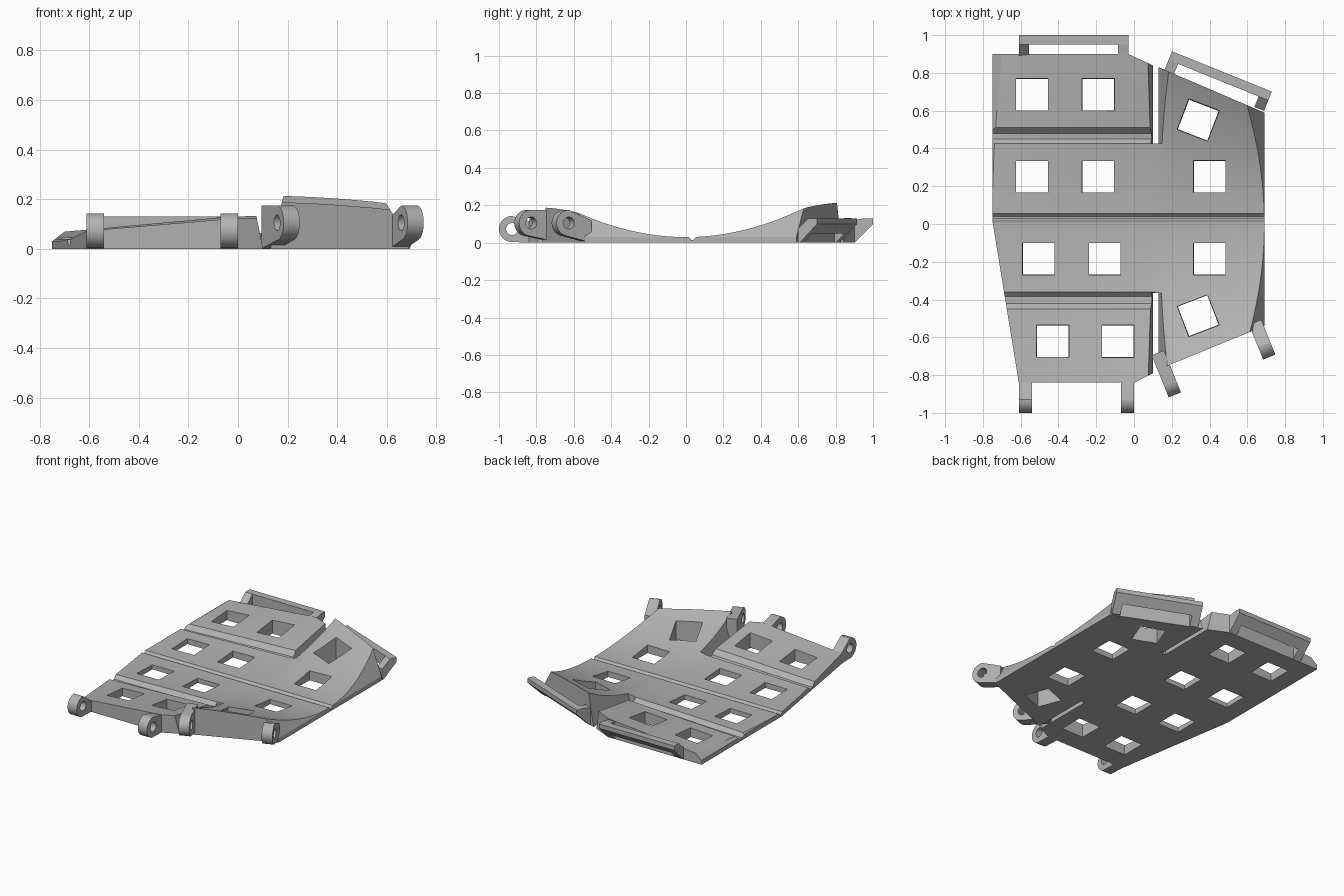
import bpy, bmesh
from math import radians, sin, cos, pi
from mathutils import Vector, Matrix

cube = bpy.data.objects.get("Cube")
if cube:
    bpy.data.objects.remove(cube, do_unlink=True)

grey = bpy.data.materials.new("matte_grey")
grey.use_nodes = True
grey.diffuse_color = (0.45, 0.45, 0.45, 1)
for node in grey.node_tree.nodes:
    if node.type == 'BSDF_PRINCIPLED':
        node.inputs["Base Color"].default_value = grey.diffuse_color


def finish(bm, name):
    bmesh.ops.recalc_face_normals(bm, faces=bm.faces[:])
    mesh = bpy.data.meshes.new(name)
    bm.to_mesh(mesh)
    bm.free()
    mesh.materials.append(grey)
    obj = bpy.data.objects.new(name, mesh)
    bpy.context.collection.objects.link(obj)
    return obj


def prism(bm, points, push):
    """Closed prism from a flat outline pushed along a vector."""
    face = bm.faces.new([bm.verts.new(p) for p in points])
    new = bmesh.ops.extrude_face_region(bm, geom=[face])["geom"]
    verts = [v for v in new if isinstance(v, bmesh.types.BMVert)]
    bmesh.ops.translate(bm, verts=verts, vec=push)
    # keep the starting cap so the solid stays closed
    if not face.is_valid:
        return
    bmesh.ops.recalc_face_normals(bm, faces=bm.faces[:])


def activate(obj):
    bpy.ops.object.select_all(action='DESELECT')
    obj.select_set(True)
    bpy.context.view_layer.objects.active = obj


def cut(obj, cutter):
    cutter.hide_render = True
    mod = obj.modifiers.new("cut", 'BOOLEAN')
    mod.operation, mod.solver, mod.object = 'DIFFERENCE', 'EXACT', cutter
    activate(obj)
    bpy.ops.object.modifier_apply(modifier=mod.name)
    bpy.data.objects.remove(cutter, do_unlink=True)


def smooth(obj):
    activate(obj)
    bpy.ops.object.shade_smooth_by_angle(angle=radians(22))


def lerp(x, table):
    """Straight interpolation through (position, value) pairs."""
    if x <= table[0][0]:
        return table[0][1]
    for (a, p), (b, q) in zip(table, table[1:]):
        if x <= b:
            return p + (q - p) * (x - a) / (b - a)
    return table[-1][1]


# Dished top: steeper on the wing side, with straight grooves across it
SPLIT = 0.115
CURVE = [(-0.75, 0.045), (0.1, 0.19), (0.18, 0.28), (0.6, 0.39), (0.7, 0.4)]
MID_GROOVE = [(0.015, 0), (0.028, 1), (0.04, 1), (0.055, 0)]
SIDE_GROOVES = [(-0.45, 0), (-0.42, 1), (-0.385, 1), (-0.36, 0),
                (0.425, 0), (0.45, 1), (0.48, 1), (0.51, 0)]


def height(x, y):
    z = 0.03 + lerp(x, CURVE) * y * y
    if x < SPLIT:
        if abs(y) > 0.45:
            start = 0.03 + lerp(x, CURVE) * 0.2
            end = 0.07 + 0.085 * (x + 0.65)
            z = start + (end - start) * (abs(y) - 0.45) / 0.4
        z -= lerp(y, SIDE_GROOVES) * min(0.028, z - 0.015)
    return z - 0.015 * lerp(y, MID_GROOVE)


# Plate blank
outline = [(-0.75, 0.9), (-0.03, 0.9), (0.1, 0.84), (0.13, 0.83), (0.69, 0.59),
           (0.69, -0.54), (0.13, -0.77), (0.1, -0.79), (0, -0.84),
           (-0.61, -0.84), (-0.75, 0.02)]
bm = bmesh.new()
prism(bm, [(x, y, 0) for x, y in outline], (0, 0, 0.3))
plate = finish(bm, "curved_plate")

# Block above the dished surface
xs = sorted([-0.8 + 0.075 * i for i in range(22)] + [0.1, SPLIT - 0.001, SPLIT + 0.001, 0.18])
ys = sorted([-0.951 + 0.0403 * i for i in range(49)] + [y for y, _ in MID_GROOVE + SIDE_GROOVES])
bm = bmesh.new()
rows = [[bm.verts.new((x, y, height(x, y))) for x in xs] for y in ys]
for low, high in zip(rows, rows[1:]):
    for i in range(len(xs) - 1):
        bm.faces.new((low[i], low[i + 1], high[i + 1], high[i]))
new = bmesh.ops.extrude_face_region(bm, geom=bm.faces[:])["geom"]
for v in new:
    if isinstance(v, bmesh.types.BMVert):
        v.co.z = 0.5
bmesh.ops.triangulate(bm, faces=bm.faces[:])
cut(plate, finish(bm, "dish_cutter"))

# Slanted long edges and the two tapered slots beside the wing
bm = bmesh.new()
for edge in ([(-0.8, -0.0085), (-0.55, 0.184), (-0.8, 0.184)],
             [(0.708, 0), (0.54, 0.28), (0.73, 0.28)]):
    prism(bm, [(x, -1, z) for x, z in edge], (0, 2, 0))
slot = [(0.105, -0.02), (0.125, -0.02), (0.205, 0.3), (0.04, 0.3)]
for start, length in ((0.425, 0.6), (-0.365, -0.6)):
    prism(bm, [(x, start, z) for x, z in slot], (0, length, 0))
cut(plate, finish(bm, "edge_cutter"))

# Square openings, turned to follow the wing ends
holes = [(x, y, 0) for y, row in ((0.685, (-0.54, -0.19)), (0.25, (-0.54, -0.19, 0.4)),
                                  (-0.185, (-0.505, -0.155, 0.4)), (-0.62, (-0.43, -0.085)))
         for x in row] + [(0.34, 0.55, -21), (0.34, -0.485, 21)]
bm = bmesh.new()
for x, y, turn in holes:
    place = Matrix.Translation((x, y, 0.1)) @ Matrix.Rotation(radians(turn + 45), 4, 'Z')
    bmesh.ops.create_cone(bm, cap_ends=True, segments=4, radius1=0.115, radius2=0.128,
                          depth=0.4, matrix=place)
cut(plate, finish(bm, "opening_cutter"))
smooth(plate)


def hinge_lug(name, x, y, turn, eye_z, back, top):
    """Rounded lug with a pin hole; local -y points outward."""
    place = Matrix.Translation((x, y, 0)) @ Matrix.Rotation(radians(turn), 4, 'Z')
    r, half = 0.07, 0.035
    arc = [(-r * cos(a), eye_z + r * sin(a))
           for a in [radians(-80 + 170 * i / 20) for i in range(21)]]
    shape = arc + [(back, top), (back, 0)]
    bm = bmesh.new()
    prism(bm, [(-half, v, z) for v, z in shape], (2 * half, 0, 0))
    bm.transform(place)
    lug = finish(bm, name)
    bm = bmesh.new()
    bmesh.ops.create_cone(bm, cap_ends=True, segments=24, radius1=0.032, radius2=0.032, depth=0.2,
                          matrix=place @ Matrix.Translation((0, 0, eye_z))
                          @ Matrix.Rotation(pi / 2, 4, 'Y'))
    cut(lug, finish(bm, "pin_cutter"))
    smooth(lug)


hinge_lug("right_outer_lug", -0.575, -0.93, 0, 0.073, 0.11, 0.06)
hinge_lug("right_inner_lug", -0.035, -0.93, 0, 0.073, 0.11, 0.11)
hinge_lug("left_inner_lug", 0.19, -0.84, 22, 0.105, 0.17, 0.175)
hinge_lug("left_outer_lug", 0.69, -0.64, 22, 0.105, 0.13, 0.12)


def strap_loop(name, x, y, turn, length):
    """Catch bar carried on two arms; local +y points outward."""
    half, arm = length / 2, 0.055
    bar = [(0.05, 0.05), (0.1, 0.1), (0.1, 0.13), (0.05, 0.13)]
    side = [(-0.01, 0), (0, 0), (0.05, 0.05), (0.05, 0.13), (-0.01, 0.075)]
    tall = side[:-1] + [(-0.01, 0.12)]
    bm = bmesh.new()
    prism(bm, [(-half, v, z) for v, z in bar], (length, 0, 0))
    left, right = (side, tall) if turn == 0 else (tall, side)
    prism(bm, [(-half, v, z) for v, z in left], (arm, 0, 0))
    prism(bm, [(half - arm, v, z) for v, z in right], (arm, 0, 0))
    bm.transform(Matrix.Translation((x, y, 0)) @ Matrix.Rotation(radians(turn), 4, 'Z'))
    finish(bm, name)


strap_loop("right_strap_loop", -0.32, 0.9, 0, 0.58)
strap_loop("left_strap_loop", 0.428, 0.715, -22, 0.57)
